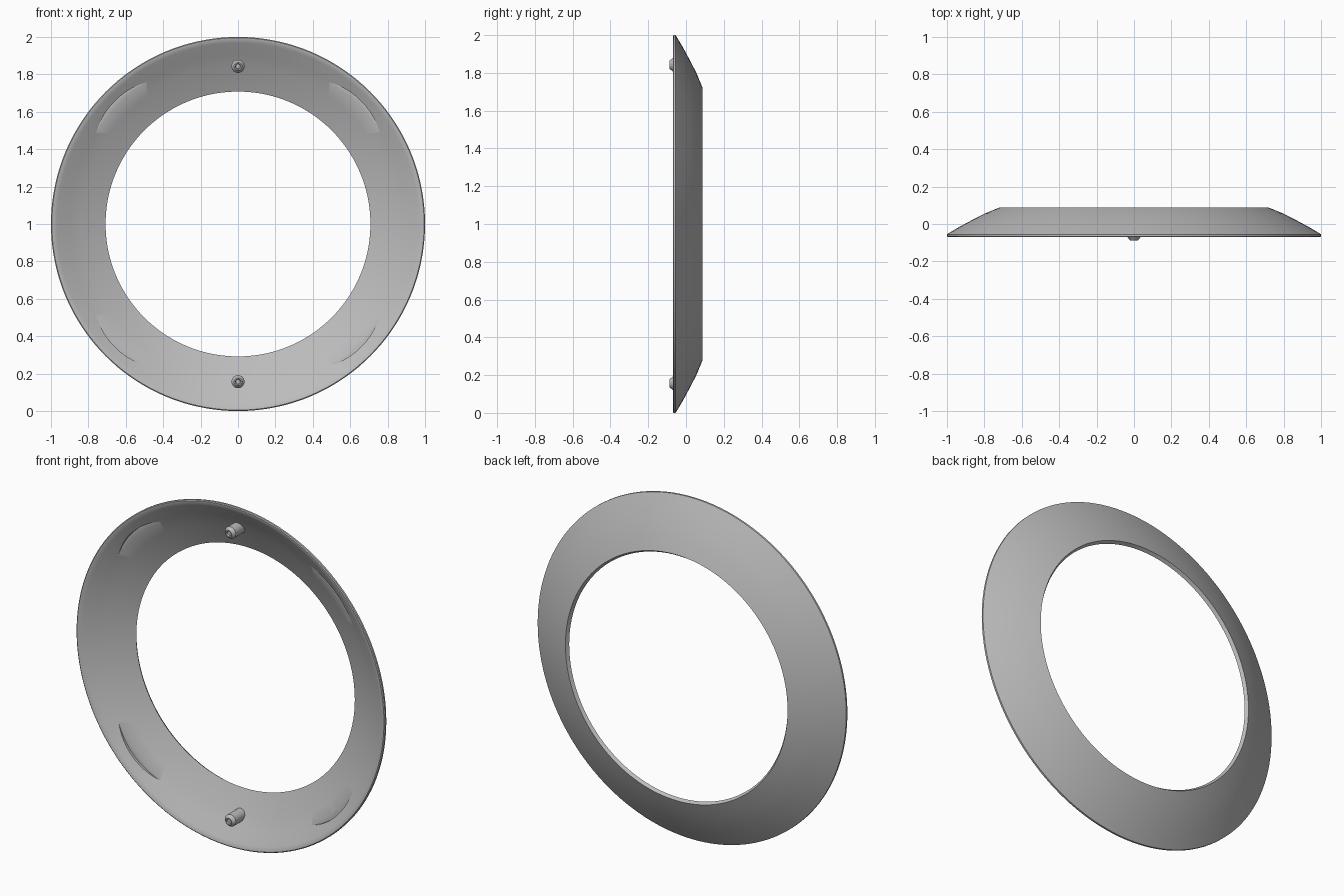
import bpy, bmesh, math
from math import sin, cos, pi, radians

cube = bpy.data.objects.get("Cube")
if cube:
    bpy.data.objects.remove(cube, do_unlink=True)

grey = bpy.data.materials.new("plain_grey")
grey.use_nodes = True
colour = (0.5, 0.5, 0.5, 1)
grey.diffuse_color = colour
grey.node_tree.nodes["Principled BSDF"].inputs["Base Color"].default_value = colour


def lathe(name, profile, x, z, segments, closed=False):
    """Turn a (radius, y) profile around a y-parallel axis through x, z."""
    bm = bmesh.new()
    rings = []
    for r, y in profile:
        if r == 0:
            rings.append([bm.verts.new((x, y, z))] * segments)
        else:
            rings.append([bm.verts.new((x + r * cos(2 * pi * i / segments), y,
                                        z + r * sin(2 * pi * i / segments)))
                          for i in range(segments)])
    pairs = list(zip(rings, rings[1:]))
    if closed:
        pairs.append((rings[-1], rings[0]))
    for a, b in pairs:
        for i in range(segments):
            j = (i + 1) % segments
            corners = list(dict.fromkeys((a[i], a[j], b[j], b[i])))
            bm.faces.new(corners)
    bmesh.ops.recalc_face_normals(bm, faces=bm.faces)
    mesh = bpy.data.meshes.new(name)
    bm.to_mesh(mesh)
    bm.free()
    mesh.materials.append(grey)
    obj = bpy.data.objects.new(name, mesh)
    bpy.context.collection.objects.link(obj)
    return obj


def activate(obj):
    bpy.ops.object.select_all(action="DESELECT")
    obj.select_set(True)
    bpy.context.view_layer.objects.active = obj


def smooth(obj):
    activate(obj)
    bpy.ops.object.shade_smooth_by_angle(angle=radians(35))


# Dished ring with a rounded front rim
ring_profile = [(0.72, 0.088), (0.80, 0.055), (0.868, 0.02), (0.935, -0.016),
                (1.0, -0.055), (1.0, -0.066), (0.995, -0.07), (0.985, -0.069),
                (0.968, -0.06), (0.905, -0.023), (0.84, 0.013), (0.708, 0.07)]
ring = lathe("trim_ring", ring_profile, 0, 1, 144, closed=True)

# Four shallow flat-bottomed crescent pockets in the front face
for k in range(4):
    a = radians(45 + 90 * k)
    cutter = lathe("pocket_cutter", [(0, -0.2), (0.4, -0.2), (0.4, -0.0225), (0, -0.0225)],
                   0.53 * cos(a), 1 + 0.53 * sin(a), 128)
    cutter.hide_render = True
    activate(ring)
    mod = ring.modifiers.new("pocket", "BOOLEAN")
    mod.operation = "DIFFERENCE"
    mod.solver = "EXACT"
    mod.object = cutter
    bpy.ops.object.modifier_apply(modifier=mod.name)
    bpy.data.objects.remove(cutter, do_unlink=True)
smooth(ring)

# Locating pegs with chamfered, dimpled tips, seated in the sloping face
peg_profile = [(0, -0.08), (0.012, -0.08), (0.015, -0.088), (0.021, -0.088),
               (0.035, -0.07), (0.035, 0.022), (0, 0.022)]
for name, side in (("upper_peg", 1), ("lower_peg", -1)):
    peg = lathe(name, peg_profile, 0, 1 + side * 0.843, 32)
    for v in peg.data.vertices:
        if v.co.y > 0:
            v.co.y -= 0.5 * (abs(v.co.z - 1) - 0.843)
    smooth(peg)
